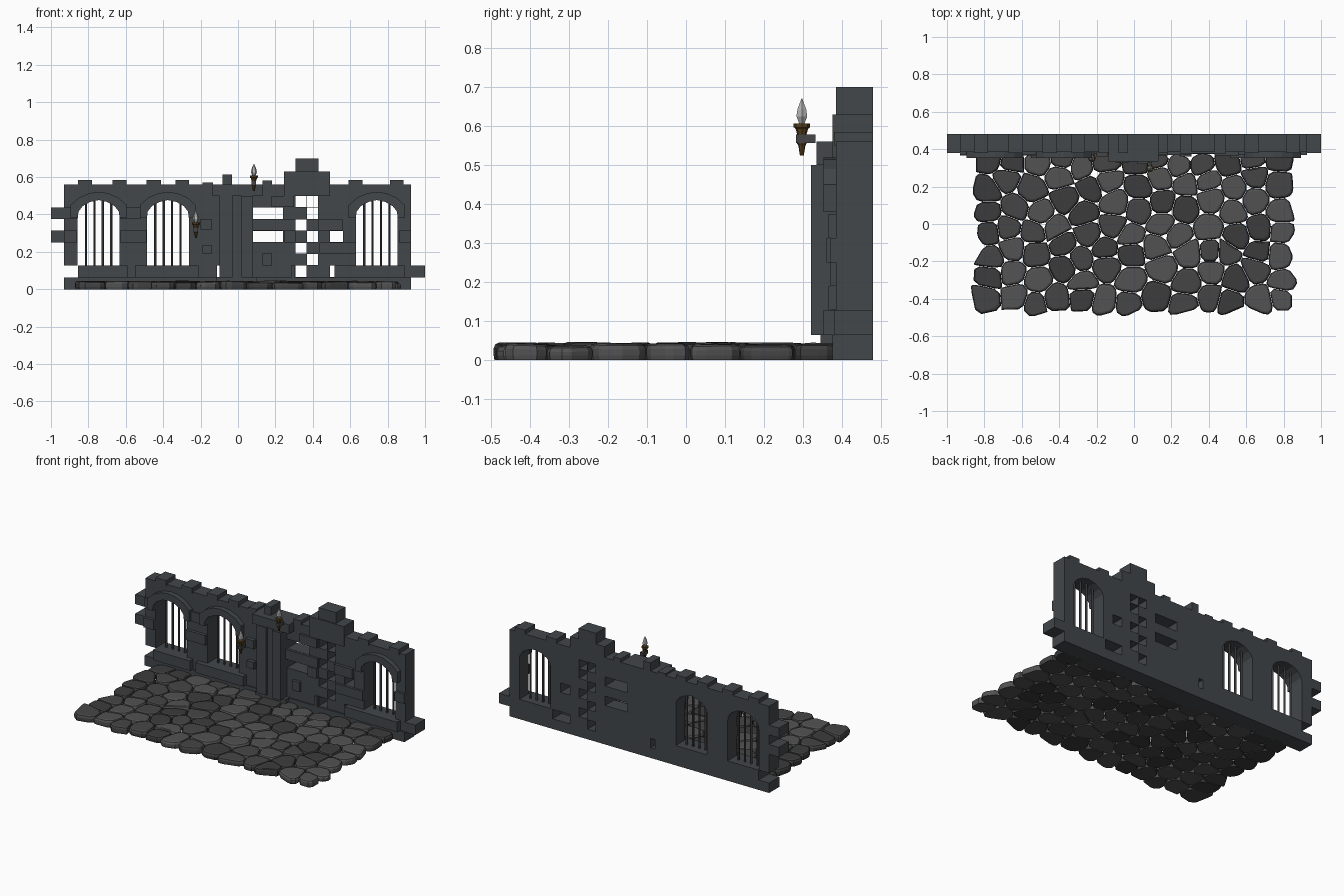
import bpy, bmesh, math, random
from mathutils import Vector

if "Cube" in bpy.data.objects:
    bpy.data.objects.remove(bpy.data.objects["Cube"])
random.seed(4)

def mat(name, c):
    m = bpy.data.materials.new(name)
    m.diffuse_color = (*c, 1)
    m.use_nodes = True
    m.node_tree.nodes["Principled BSDF"].inputs["Base Color"].default_value = m.diffuse_color
    return m

WALL = mat("wall_stone", (0.055, 0.063, 0.068))
STONES = [mat("cobble_%d" % i, (v, v, v)) for i, v in enumerate((0.045, 0.06, 0.085))]
IRON = mat("iron", (0.06, 0.06, 0.065))
WOOD = mat("torch_wood", (0.09, 0.05, 0.012))
FLAME = mat("flame_pale", (0.45, 0.45, 0.45))

def finish(name, bm, m):
    me = bpy.data.meshes.new(name)
    bmesh.ops.recalc_face_normals(bm, faces=bm.faces)
    bm.to_mesh(me)
    bm.free()
    ob = bpy.data.objects.new(name, me)
    me.materials.append(m)
    bpy.context.collection.objects.link(ob)
    return ob

def add_box(bm, x0, x1, y0, y1, z0, z1):
    r = bmesh.ops.create_cube(bm, size=1)
    for v in r["verts"]:
        v.co = Vector((x0 + (v.co.x + .5) * (x1 - x0), y0 + (v.co.y + .5) * (y1 - y0),
                       z0 + (v.co.z + .5) * (z1 - z0)))

def boxes(name, items, m=WALL):
    bm = bmesh.new()
    for it in items:
        add_box(bm, *it)
    return finish(name, bm, m)

def plate(name, loops, y0, y1, m=WALL):
    """Front-view outlines (first outer, rest holes) filled and given thickness."""
    cu = bpy.data.curves.new(name, 'CURVE')
    cu.dimensions, cu.fill_mode, cu.extrude = '2D', 'BOTH', (y1 - y0) / 2
    for pts in loops:
        s = cu.splines.new('POLY')
        s.points.add(len(pts) - 1)
        for p, q in zip(s.points, pts):
            p.co = (q[0], q[1], 0, 1)
        s.use_cyclic_u = True
    tmp = bpy.data.objects.new(name + "_curve", cu)
    bpy.context.collection.objects.link(tmp)
    bpy.context.view_layer.update()
    me = bpy.data.meshes.new_from_object(tmp.evaluated_get(bpy.context.evaluated_depsgraph_get()))
    bpy.data.objects.remove(tmp)
    bm = bmesh.new()
    bm.from_mesh(me)
    bpy.data.meshes.remove(me)
    for v in bm.verts:
        v.co = Vector((v.co.x, (y0 + y1) / 2 - v.co.z, v.co.y))
    bmesh.ops.remove_doubles(bm, verts=bm.verts, dist=1e-5)
    ob = finish(name, bm, m)
    ob.data.materials.clear()
    ob.data.materials.append(m)
    for p in ob.data.polygons:
        p.material_index = 0
        p.use_smooth = False
    return ob

def rect(x0, x1, z0, z1):
    return [(x0, z0), (x1, z0), (x1, z1), (x0, z1)]

# Main wall with arched windows and missing bricks
WINDOWS = (-0.745, -0.375, 0.742)
half = [(0.112, 0.38), (0.108, 0.415), (0.085, 0.445), (0.045, 0.467)]
arch = half + [(0, 0.477)] + [(-x, z) for x, z in reversed(half)]
outline = [(-.855, .128), (-.93, .128), (-.93, .56), (.925, .56), (.925, 0), (-.93, 0), (-.93, .064), (-.855, .064)]
loops = [outline]
for cx in WINDOWS:
    loops.append([(cx - .112, .128), (cx + .112, .128)] + [(cx + x, z) for x, z in arch])
e = .0015
for r in [(.08, .243, .375, .438), (.08, .243, .25, .313), (-.115, -.082, .064, .128),
          (.307, .368, .438, .5), (.368, .43, .375, .438), (.307, .368, .313, .375),
          (.368, .43, .438, .499), (.307, .368, .19, .25), (.368, .43, .25, .313),
          (.368, .43, .128, .19), (.307, .368, .064, .128), (.49, .562, .25, .313), (.49, .618, .064, .128)]:
    loops.append(rect(r[0] + e, r[1] - e, r[2] + e, r[3] - e))
plate("wall", loops, .385, .48)

# Arch trims
oh = [(0.15, 0.38), (0.15, 0.45), (0.105, 0.49), (0.05, 0.514)]
outer = oh + [(0, 0.52)] + [(-x, z) for x, z in reversed(oh)]
for i, cx in enumerate(WINDOWS):
    plate("window_arch_%d" % i, [[(cx + x, z) for x, z in outer + arch[::-1]]], .352, .39)
    # Window bars
    bm = bmesh.new()
    for k in range(4):
        x = cx - .0675 + k * .045
        r = bmesh.ops.create_cone(bm, cap_ends=True, segments=6, radius1=.007, radius2=.007, depth=.36)
        bmesh.ops.translate(bm, verts=r["verts"], vec=(x, .43, .295))
    finish("window_bars_%d" % i, bm, IRON)

# Crown blocks and toothed ends
top = [(x, x + w, .38, .48, .55, z) for x, w, z in
       [(-.856, .075, .585), (-.67, .075, .585), (-.488, .075, .585), (-.335, .072, .585), (-.19, .055, .572),
        (-.082, .05, .613), (.13, .053, .582), (.59, .075, .585), (.812, .072, .585)]]
top += [(.245, .492, .376, .48, .5, .63), (.307, .43, .385, .48, .62, .70)]
boxes("crown_blocks", top)
boxes("end_blocks", [(-1, -.92, .38, .48, .375, .438), (-1, -.92, .38, .48, .25, .313),
                     (.92, 1, .38, .48, .064, .128)])

# Bricks standing proud of the wall
boxes("proud_bricks", [(x0, x1, y, .39, z0, z1) for x0, x1, z0, z1, y in [
    (-.855, -.59, .064, .128, .352), (-.55, -.21, .064, .128, .352), (.515, .89, .064, .128, .352),
    (-.93, .925, 0, .064, .375), (-.632, -.49, .25, .313, .365), (-.632, -.52, .375, .438, .372),
    (-.93, -.86, .375, .438, .372), (-.93, -.86, .25, .313, .365), (-.19, -.14, .19, .235, .36),
    (-.2, -.14, .32, .375, .36), (.13, .182, .128, .19, .365), (.285, .305, .064, .13, .37),
    (.08, .307, .313, .375, .37), (.43, .56, .313, .375, .365), (.435, .63, .19, .25, .37),
    (.245, .307, .25, .313, .36), (.18, .3, .44, .5, .37), (.86, .925, .25, .313, .37)]])

# Pillar with cap and foot
boxes("pillar", [(-.1, -.03, .33, .39, .064, .5), (-.03, .02, .345, .39, .064, .5),
                 (.02, .08, .32, .39, .064, .5)])
boxes("pillar_cap", [(-.135, .13, .335, .39, .5, .56)])
boxes("pillar_foot", [(-.115, .1, .345, .39, 0, .066)])

# Torches: lathed holder, faceted flame, wall bracket
def lathe(name, prof, n, loc, m):
    bm = bmesh.new()
    rings = [[bm.verts.new((loc[0] + r * math.cos(2 * math.pi * k / n), loc[1] + r * math.sin(2 * math.pi * k / n),
                            loc[2] + z)) for k in range(n)] for r, z in prof]
    for a, b in zip(rings, rings[1:]):
        for k in range(n):
            bm.faces.new((a[k], a[(k + 1) % n], b[(k + 1) % n], b[k]))
    bm.faces.new(rings[0][::-1])
    bm.faces.new(rings[-1])
    finish(name, bm, m)

for i, (x, y, z) in enumerate([(.085, .297, .525), (-.225, .352, .275)]):
    lathe("torch_holder_%d" % i, [(.005, 0), (.009, .025), (.012, .03), (.011, .05), (.016, .068), (.021, .072),
                                  (.021, .082), (.012, .082)], 8, (x, y, z), WOOD)
    lathe("torch_flame_%d" % i, [(.007, .08), (.016, .1), (.013, .118), (.001, .146)], 6, (x, y, z), FLAME)
    boxes("torch_bracket_%d" % i, [(x - .012, x + .012, y - .015, y + .035, z + .032, z + .053)], IRON)

# Cobbled floor: jittered cells clipped against their neighbours
NX, NY = 13, 7
X0, X1, Y0, Y1 = -.85, .85, -.47, .39
dx, dy = (X1 - X0) / NX, (Y1 - Y0) / NY
seed = {(i, j): Vector((X0 + (i + .5 + random.uniform(-.25, .25)) * dx,
                        Y0 + (j + .5 + (.25 if i % 2 else -.05) * (0 < j < NY - 1) + random.uniform(-.22, .22)) * dy))
        for i in range(-1, NX + 1) for j in range(-1, NY + 1)}

def clip(poly, p, n):
    out = []
    for a, b in zip(poly, poly[1:] + poly[:1]):
        da, db = (a - p).dot(n), (b - p).dot(n)
        if da <= 0:
            out.append(a)
        if da * db < 0:
            out.append(a + (b - a) * (da / (da - db)))
    return out

bms = [bmesh.new() for _ in STONES]
for i in range(NX):
    for j in range(NY):
        c = seed[i, j]
        poly = [c + Vector(d) for d in ((-.12, -.12), (.12, -.12), (.12, .12), (-.12, .12))]
        for di in range(-2, 3):
            for dj in range(-2, 3):
                q = seed.get((i + di, j + dj))
                if q is not None and q != c:
                    poly = clip(poly, (c + q) / 2 - (q - c).normalized() * .001, q - c)
        poly = [v for a, b in zip(poly, poly[1:] + poly[:1]) for v in (a.lerp(b, .2), a.lerp(b, .8))]
        cen = sum(poly, Vector((0, 0))) / len(poly)
        h = random.uniform(.036, .045)
        tx, ty = random.uniform(-.03, .03), random.uniform(-.03, .03)
        bm = random.choice(bms)
        rings = []
        for s, z in ((.96, 0), (1.0, .012), (1.0, h - .014), (.93, h - .004), (.8, h)):
            ring = []
            for p in poly:
                d = (p - cen) * s
                ring.append(bm.verts.new((cen.x + d.x, cen.y + d.y, z + (tx * d.x + ty * d.y if z > .02 else 0))))
            rings.append(ring)
        n = len(poly)
        for a, b in zip(rings, rings[1:]):
            for k in range(n):
                bm.faces.new((a[k], a[(k + 1) % n], b[(k + 1) % n], b[k]))
        bm.faces.new(rings[0][::-1])
        bm.faces.new(rings[-1])
for k, bm in enumerate(bms):
    finish("floor_stones_%d" % k, bm, STONES[k])
